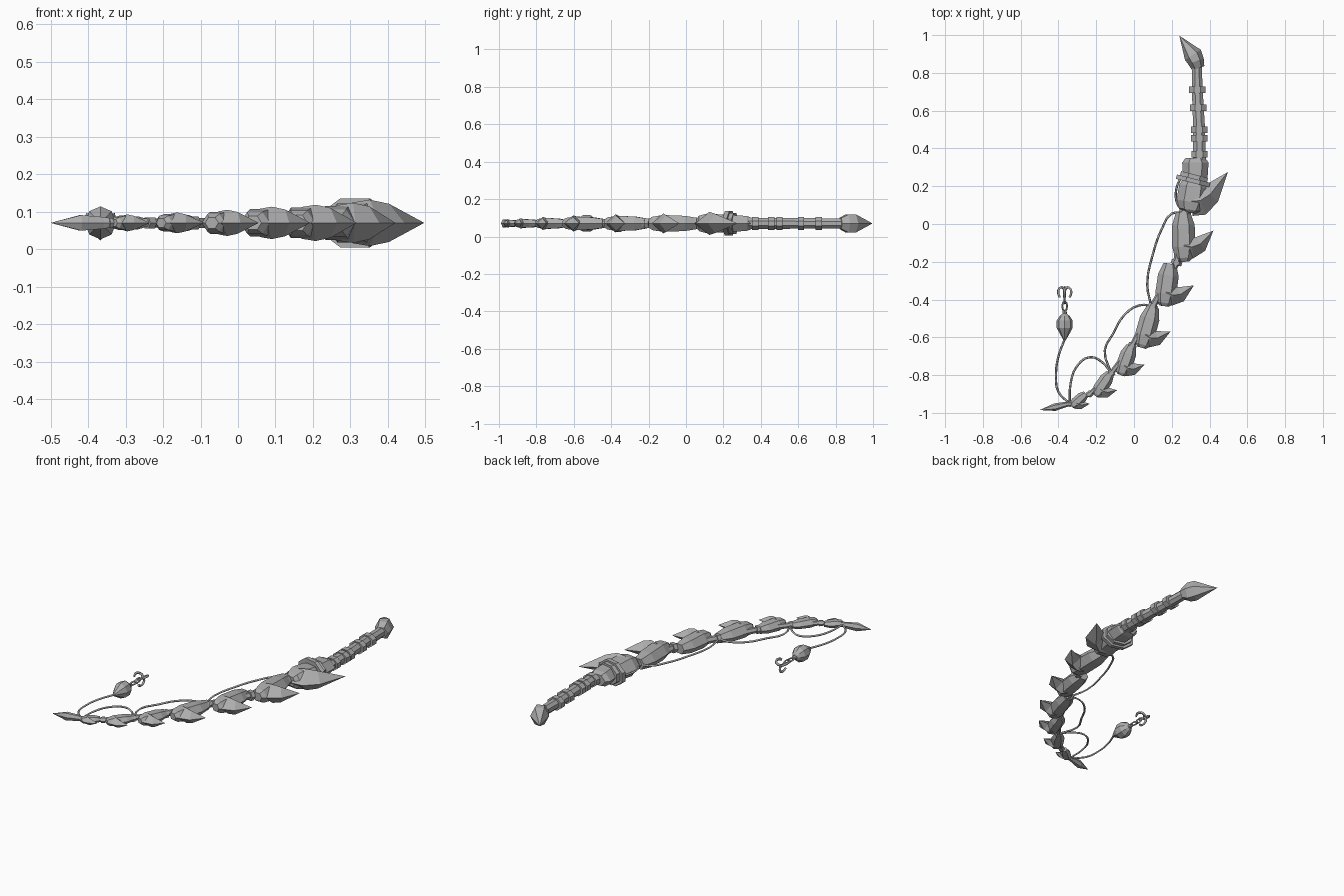
import bpy, bmesh, math
from mathutils import Vector, Matrix

cube = bpy.data.objects.get("Cube")
if cube:
    bpy.data.objects.remove(cube)

Z = 0.07  # height of the centre plane
bone = bpy.data.materials.new("bone grey")
bone.use_nodes = True
COLOR = (0.42, 0.42, 0.42, 1)
bone.diffuse_color = COLOR
bone.node_tree.nodes["Principled BSDF"].inputs["Base Color"].default_value = COLOR


def add_object(name, data):
    data.materials.append(bone)
    ob = bpy.data.objects.new(name, data)
    bpy.context.scene.collection.objects.link(ob)
    return ob


def loft(name, sections, sides=6, turn=0.0):
    """Skin flat-shaded rings (x, y, half width, half height) along a plan path."""
    bm = bmesh.new()
    rings = []
    pts = [Vector((s[0], s[1], Z)) for s in sections]
    for i, (x, y, w, h) in enumerate(sections):
        t = (pts[min(i + 1, len(pts) - 1)] - pts[max(i - 1, 0)]).normalized()
        n = Vector((-t.y, t.x, 0))
        ring = []
        for k in range(sides):
            a = 2 * math.pi * k / sides + turn
            ring.append(bm.verts.new(pts[i] + n * w * math.cos(a) + Vector((0, 0, h * math.sin(a)))))
        rings.append(ring)
    for a, b in zip(rings, rings[1:]):
        for k in range(sides):
            j = (k + 1) % sides
            bm.faces.new((a[k], a[j], b[j], b[k]))
    bm.faces.new(rings[0])
    bm.faces.new(rings[-1])
    bmesh.ops.remove_doubles(bm, verts=bm.verts, dist=0.0005)
    bmesh.ops.recalc_face_normals(bm, faces=bm.faces)
    me = bpy.data.meshes.new(name)
    bm.to_mesh(me)
    bm.free()
    return add_object(name, me)


def cord(name, points, radius, smooth=True, cyclic=False):
    """Thin cord through 3D points."""
    cu = bpy.data.curves.new(name, 'CURVE')
    cu.dimensions = '3D'
    cu.bevel_depth = radius
    cu.bevel_resolution = 0
    cu.resolution_u = 3
    cu.use_fill_caps = True
    if smooth:
        sp = cu.splines.new('BEZIER')
        sp.bezier_points.add(len(points) - 1)
        for bp, p in zip(sp.bezier_points, points):
            bp.co = p
            bp.handle_left_type = bp.handle_right_type = 'AUTO'
    else:
        sp = cu.splines.new('POLY')
        sp.points.add(len(points) - 1)
        for pt, p in zip(sp.points, points):
            pt.co = (*p, 1)
    sp.use_cyclic_u = cyclic
    return add_object(name, cu)


# Handle: pointed pommel, shaft, raised bands and socket
loft("pommel", [(.34, .825, .034, .034), (.328, .862, .044, .056),
                (.312, .895, .05, .056), (.24, .997, 0, 0)])
loft("handle_shaft", [(.333, .86, .027, .03), (.335, .71, .031, .03),
                      (.345, .5, .034, .031), (.347, .3, .037, .032)], 8, math.pi / 8)
for i, (x, y) in enumerate([(.335, .71), (.34, .615), (.345, .5), (.346, .455), (.347, .37)]):
    loft(f"handle_band_{i}", [(x, y + .017, .047, .037), (x, y - .017, .047, .037)], 8, math.pi / 8)
loft("handle_socket", [(.325, .35, .052, .035), (.325, .325, .07, .046),
                       (.325, .24, .064, .052), (.325, .2, .05, .045)], 6)

# Thin tilted guard with a smaller collar behind it
gx, gy = math.sin(math.radians(-14)), math.cos(math.radians(-14))
for i, (off, w, h) in enumerate([(.012, .08, .06), (-.01, .098, .071)]):
    loft(f"guard_plate_{i}", [(.318 - gx * off, .25 + gy * off, w, h),
                              (.318 - gx * (off - .024), .25 + gy * (off - .024), w, h)],
         8, math.pi / 8)

# Vertebrae: start, end, spike tip, half width, half height
segments = [
    ((.325, .25), (.295, .06), (.497, .275), .078, .06),
    ((.26, .065), (.265, -.2), (.42, -.035), .06, .052),
    ((.19, -.21), (.16, -.435), (.317, -.325), .055, .047),
    ((.1, -.44), (.04, -.655), (.193, -.57), .052, .042),
    ((-.015, -.645), (-.07, -.8), (.055, -.745), .042, .034),
    ((-.125, -.79), (-.205, -.91), (-.09, -.88), .036, .027),
    ((-.255, -.9), (-.33, -.965), (-.235, -.952), .028, .022),
]
body_rings = [(0, .62, .65), (.27, 1, .9), (.7, 1.02, 1), (.92, .8, .8), (1, .45, .5)]
for i, (s, e, tip, w, h) in enumerate(segments):
    s, e, tip = Vector(s), Vector(e), Vector(tip)
    u = (e - s).normalized()
    loft(f"vertebra_body_{i}", [(*s.lerp(e, t), w * a, h * b) for t, a, b in body_rings])
    # Hooked spike sweeping outward and back towards the handle
    root = s.lerp(e, .68)
    reach = (tip - root).length
    elbow = root.lerp(tip, .55) + u * reach * .2
    near = root.lerp(elbow, .5) + u * reach * .06
    loft(f"vertebra_spike_{i}", [(*root, w, h * .9), (*near, w * 1.02, h * 1.03),
                                 (*elbow, w * .74, h * .85), (*tip, 0, 0)], 4)
loft("rod_tip", [(-.325, -.95, .01, .012), (-.36, -.955, .014, .018),
                 (-.42, -.97, .02, .024), (-.5, -.985, 0, 0)], 6)

# Slim core rod through the joints, with knots where the line is tied
joints = [(.27, .06), (.225, -.205), (.1, -.435), (-.01, -.645),
          (-.12, -.79), (-.235, -.9), (-.335, -.952)]
path = [(.325, .25)] + joints + [(-.38, -.96)]
loft("core_rod", [(*p, .022 - .0017 * i, .024 - .0018 * i) for i, p in enumerate(path)], 6)
for i, p in enumerate(joints):
    t = (Vector(path[i + 2]) - Vector(path[i])).normalized() * .011
    r = .032 - .003 * i
    loft(f"line_knot_{i}", [(p[0] - t.x, p[1] - t.y, r, r), (p[0] + t.x, p[1] + t.y, r, r)], 6)

# Slack fishing line in loops
loops = [
    [(.25, .25), (.225, .19), (.225, .12), (.26, .06)],
    [(.26, .06), (.2, .055), (.15, -.02), (.1, -.16), (.07, -.32), (.09, -.43)],
    [(.1, -.435), (.03, -.43), (-.05, -.48), (-.11, -.58), (-.155, -.67), (-.12, -.79)],
    [(-.12, -.79), (-.17, -.73), (-.235, -.705), (-.3, -.75), (-.335, -.84), (-.34, -.95)],
    [(-.34, -.95), (-.4, -.89), (-.413, -.8), (-.4, -.7), (-.367, -.61)],
]
for i, pts in enumerate(loops):
    cord(f"line_loop_{i}", [(x, y, Z) for x, y in pts], .006)

# Float, two links and a treble hook
X = -.367
loft("float", [(X, -.615, .006, .006), (X, -.573, .03, .031), (X, -.55, .042, .044),
               (X, -.51, .042, .044), (X, -.488, .027, .028), (X, -.475, .012, .012),
               (X, -.455, .01, .01)], 8)
for i, y in enumerate([-.435, -.395]):
    flat = Matrix.Rotation(math.pi / 2 * i, 3, 'Y')
    ring = [flat @ Vector((.013 * math.cos(a), .026 * math.sin(a), 0))
            for a in (math.tau * k / 8 for k in range(8))]
    cord(f"hook_link_{i}", [p + Vector((X, y, Z)) for p in ring], .005, False, True)
cord("hook_shank", [(X, -.39, Z), (X, -.335, Z)], .008, False)
hook = [(0, -.37), (.004, -.345), (.018, -.335), (.034, -.343), (.04, -.365), (.03, -.388)]
for i in range(3):
    a = math.radians(30 + 120 * i)
    cord(f"hook_prong_{i}", [(X + r * math.cos(a), y, Z + r * math.sin(a)) for r, y in hook], .007)
